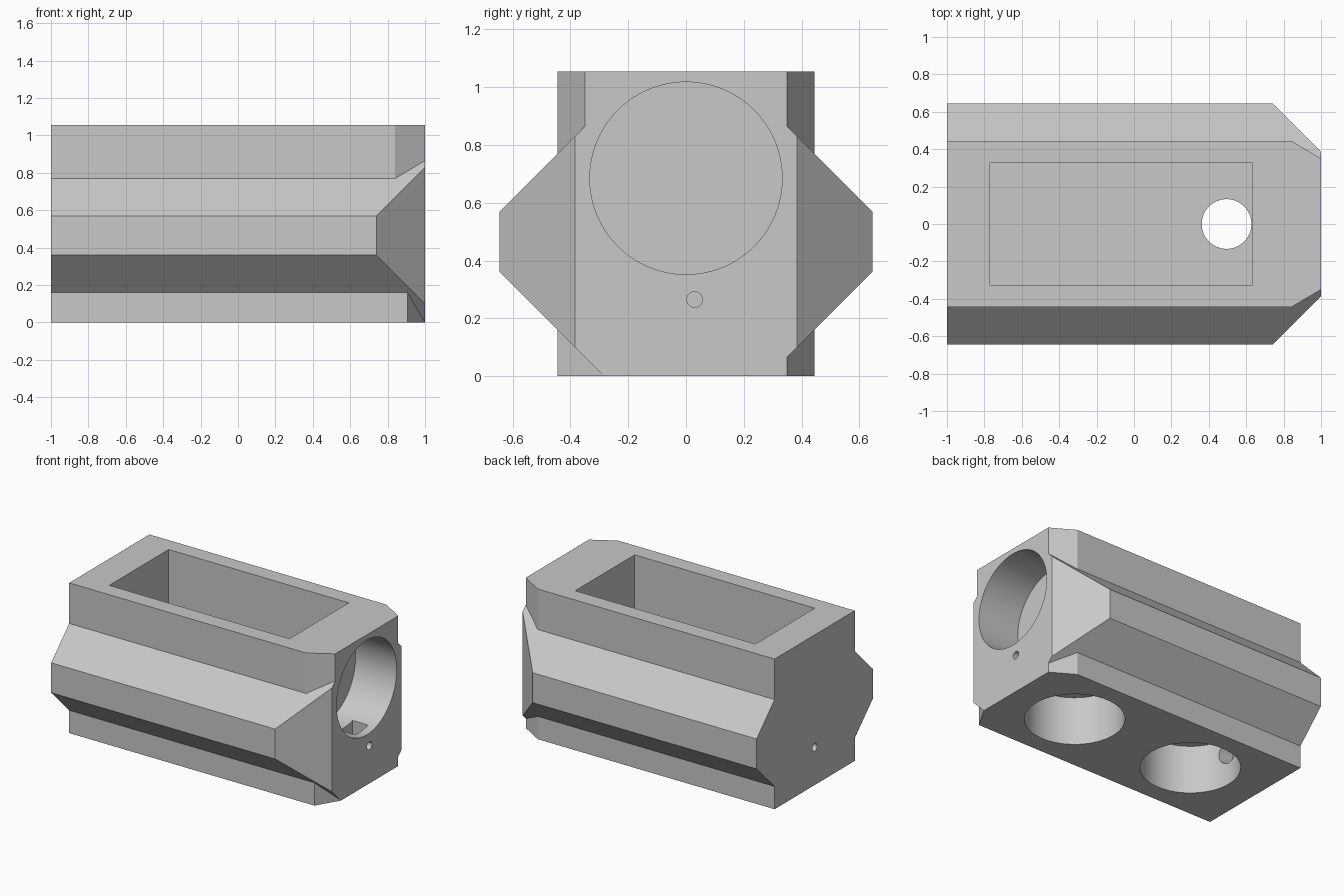
import bpy, bmesh, math
from mathutils import Matrix, Vector

cube = bpy.data.objects.get("Cube")
if cube:
    bpy.data.objects.remove(cube, do_unlink=True)

grey = bpy.data.materials.new("light_grey")
grey.use_nodes = True
colour = (0.58, 0.58, 0.58, 1)
grey.diffuse_color = colour
grey.node_tree.nodes["Principled BSDF"].inputs["Base Color"].default_value = colour


def make(name, bm):
    bmesh.ops.recalc_face_normals(bm, faces=bm.faces)
    mesh = bpy.data.meshes.new(name)
    bm.to_mesh(mesh)
    bm.free()
    mesh.materials.append(grey)
    ob = bpy.data.objects.new(name, mesh)
    bpy.context.collection.objects.link(ob)
    return ob


def prism(points, offset):
    """Extrude a closed outline along offset."""
    bm = bmesh.new()
    face = bm.faces.new([bm.verts.new(p) for p in points])
    top = bmesh.ops.extrude_face_region(bm, geom=[face])["geom"]
    moved = [v for v in top if isinstance(v, bmesh.types.BMVert)]
    bmesh.ops.translate(bm, verts=moved, vec=offset)
    return bm


def box(name, low, high):
    (x0, y0, z0), (x1, y1, z1) = low, high
    outline = [(x0, y0, z0), (x1, y0, z0), (x1, y1, z0), (x0, y1, z0)]
    return make(name, prism(outline, (0, 0, z1 - z0)))


def cylinder(name, start, end, radius, sides=64):
    start, end = Vector(start), Vector(end)
    axis = end - start
    turn = axis.to_track_quat('Z', 'Y').to_matrix().to_4x4()
    bm = bmesh.new()
    bmesh.ops.create_cone(bm, cap_ends=True, segments=sides, radius1=radius,
                          radius2=radius, depth=axis.length,
                          matrix=Matrix.Translation((start + end) / 2) @ turn)
    return make(name, bm)


def boolean(target, tool, operation):
    """Apply a boolean and remove its tool."""
    mod = target.modifiers.new(tool.name, 'BOOLEAN')
    mod.operation, mod.solver, mod.object = operation, 'EXACT', tool
    bpy.ops.object.select_all(action='DESELECT')
    bpy.context.view_layer.objects.active = target
    target.select_set(True)
    bpy.ops.object.modifier_apply(modifier=mod.name)
    bpy.data.objects.remove(tool, do_unlink=True)


# Flared middle section with 45 degree corners at the bored end
half = [(0.285, 0), (0.645, 0.36), (0.645, 0.57), (0.3, 0.915)]
outline = half + [(-y, z) for y, z in reversed(half)]
bm = prism([(-1, y, z) for y, z in outline], (2, 0, 0))
for side in (-1, 1):
    cut = bmesh.ops.bisect_plane(
        bm, geom=bm.verts[:] + bm.edges[:] + bm.faces[:],
        plane_co=(1, side * 0.385, 0), plane_no=(1, side, 0), clear_outer=True)
    rim = [e for e in cut["geom_cut"] if isinstance(e, bmesh.types.BMEdge)]
    bmesh.ops.edgeloop_fill(bm, edges=rim)
body = make("housing", bm)

# Upright core, the lower part having one steeper corner
left = [(1, 0.35), (0.84, 0.445), (-1, 0.445), (-1, -0.445)]
upper = [(0.84, -0.445), (1, -0.35)] + left
lower = [(0.905, -0.445), (1, -0.285)] + left
for name, plan, z0, z1 in (("upper_core", upper, 0.3, 1.055),
                           ("lower_core", lower, 0, 0.35)):
    part = make(name, prism([(x, y, z0) for x, y in plan], (0, 0, z1 - z0)))
    boolean(body, part, 'UNION')

# Pocket, end bore, foot sockets and small passages
cutters = [
    box("top_pocket", (-0.77, -0.33, 0.38), (0.63, 0.33, 1.2)),
    cylinder("end_bore", (0.68, 0, 0.685), (1.1, 0, 0.685), 0.333, 96),
    box("bore_slot", (0.82, -0.05, 0.2), (0.94, 0.1, 0.5)),
    cylinder("end_pinhole", (0.88, 0.03, 0.265), (1.1, 0.03, 0.265), 0.027, 24),
    cylinder("back_pinhole", (-1.1, 0, 0.265), (-0.7, 0, 0.265), 0.027, 24),
    cylinder("back_recess", (-0.88, 0, 0.24), (-0.6, 0, 0.24), 0.085, 32),
]
for socket_x, hole_x in ((0.49, 0.495), (-0.465, -0.637)):
    cutters.append(cylinder("foot_socket", (socket_x, 0, -0.1), (socket_x, 0, 0.34), 0.318))
    cutters.append(cylinder("floor_hole", (hole_x, 0, 0.3), (hole_x, 0, 0.5), 0.133, 48))
for cutter in cutters:
    boolean(body, cutter, 'DIFFERENCE')

# Clean up flat faces and smooth the round walls
bm = bmesh.new()
bm.from_mesh(body.data)
bmesh.ops.remove_doubles(bm, verts=bm.verts, dist=0.0002)
bmesh.ops.dissolve_limit(bm, angle_limit=math.radians(0.5),
                         verts=bm.verts, edges=bm.edges)
bm.to_mesh(body.data)
bm.free()
body.data.materials.clear()
body.data.materials.append(grey)
for face in body.data.polygons:
    face.material_index = 0
bpy.ops.object.shade_smooth_by_angle(angle=math.radians(20))
